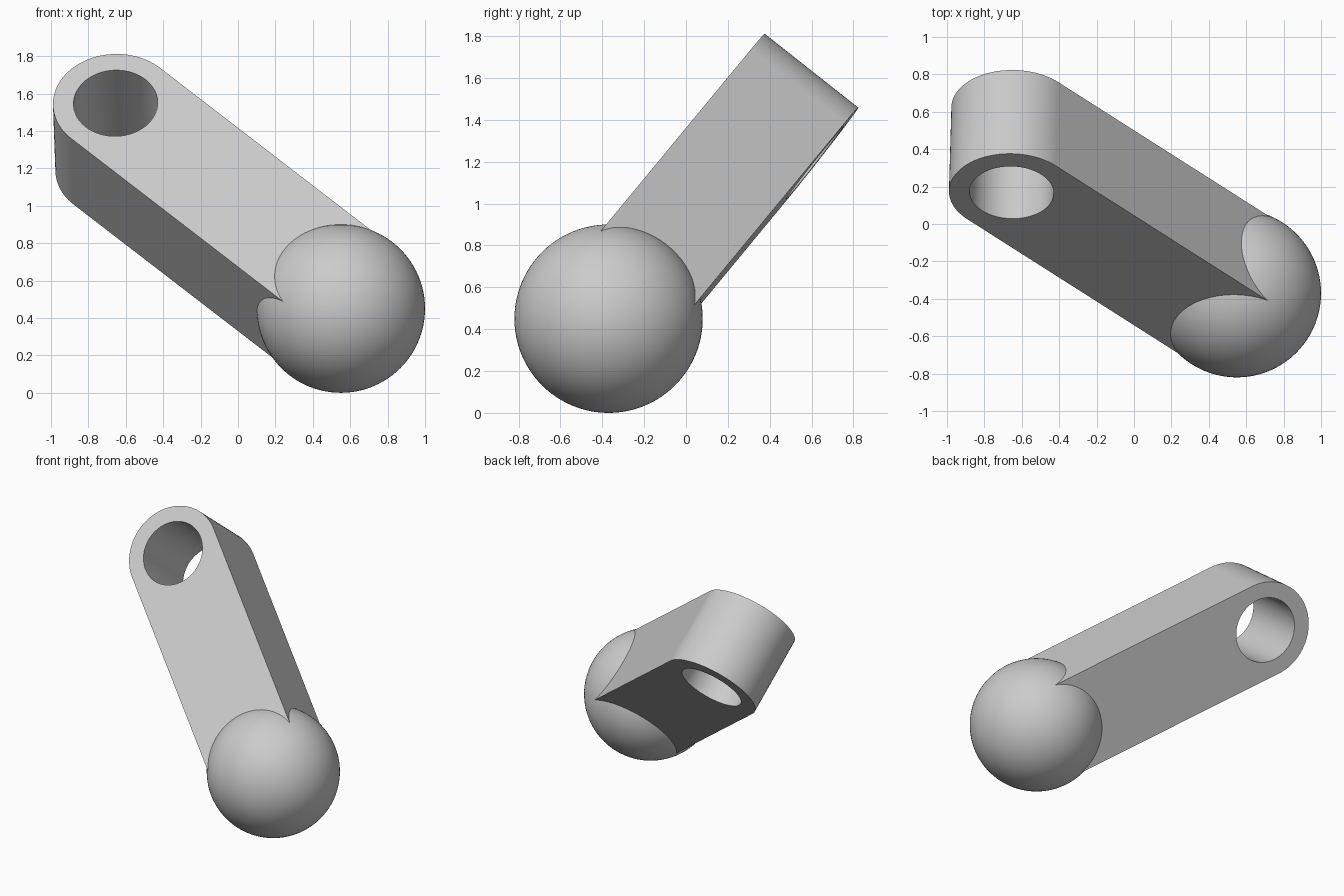
import bpy
import bmesh
from math import pi, sin, cos, radians
from mathutils import Matrix, Vector

default = bpy.data.objects.get("Cube")
if default:
    bpy.data.objects.remove(default, do_unlink=True)

BALL = Vector((0.55, -0.37, 0.45))      # ball centre
EYE = Vector((-0.648, 0.392, 1.372))    # centre of the bored end
BALL_R, ARM_R, BORE_R, THICK = 0.45, 0.335, 0.225, 0.57

# Arm frame: length along the link, thickness along the bore axis
length = (BALL - EYE).length
along = (BALL - EYE).normalized()
bore = Vector((-0.03, -0.78, 0.625))
bore = (bore - along * bore.dot(along)).normalized()
side = bore.cross(along)
frame = Matrix((along, side, bore)).transposed().to_4x4()
frame.translation = EYE

grey = bpy.data.materials.new("light_grey")
grey.use_nodes = True
grey.diffuse_color = (0.6, 0.6, 0.6, 1)
grey.node_tree.nodes["Principled BSDF"].inputs["Base Color"].default_value = (0.6, 0.6, 0.6, 1)


def select_only(obj):
    bpy.ops.object.select_all(action='DESELECT')
    obj.select_set(True)
    bpy.context.view_layer.objects.active = obj


# Arm: half-round profile extruded through its thickness
steps = 48
profile = [(ARM_R * cos(a), ARM_R * sin(a))
           for a in (pi / 2 + pi * i / steps for i in range(steps + 1))]
profile += [(length, -ARM_R), (length, ARM_R)]
bm = bmesh.new()
base = bm.faces.new([bm.verts.new((x, y, -THICK / 2)) for x, y in profile])
top = bmesh.ops.extrude_face_region(bm, geom=[base])["geom"]
bmesh.ops.translate(bm, vec=(0, 0, THICK),
                    verts=[v for v in top if isinstance(v, bmesh.types.BMVert)])
bmesh.ops.recalc_face_normals(bm, faces=bm.faces)
mesh = bpy.data.meshes.new("arm")
bm.to_mesh(mesh)
bm.free()
arm = bpy.data.objects.new("arm", mesh)
bpy.context.collection.objects.link(arm)
arm.matrix_world = frame
mesh.materials.append(grey)

# Bore through the rounded end
bpy.ops.mesh.primitive_cylinder_add(vertices=96, radius=BORE_R, depth=THICK * 2)
cutter = bpy.context.object
cutter.name = "bore_cutter"
cutter.hide_render = True
cutter.matrix_world = frame
cutter.data.materials.append(grey)
cut = arm.modifiers.new("bore", 'BOOLEAN')
cut.operation = 'DIFFERENCE'
cut.solver = 'EXACT'
cut.object = cutter
select_only(arm)
bpy.ops.object.modifier_apply(modifier=cut.name)
bpy.data.objects.remove(cutter, do_unlink=True)
bpy.ops.object.shade_smooth_by_angle(angle=radians(30))
weighted = arm.modifiers.new("flat_sides", 'WEIGHTED_NORMAL')
weighted.keep_sharp = True

# Ball on the lower end
bpy.ops.mesh.primitive_uv_sphere_add(segments=96, ring_count=48, radius=BALL_R, location=BALL)
ball = bpy.context.object
ball.name = "ball"
ball.data.materials.append(grey)
bpy.ops.object.shade_smooth()
